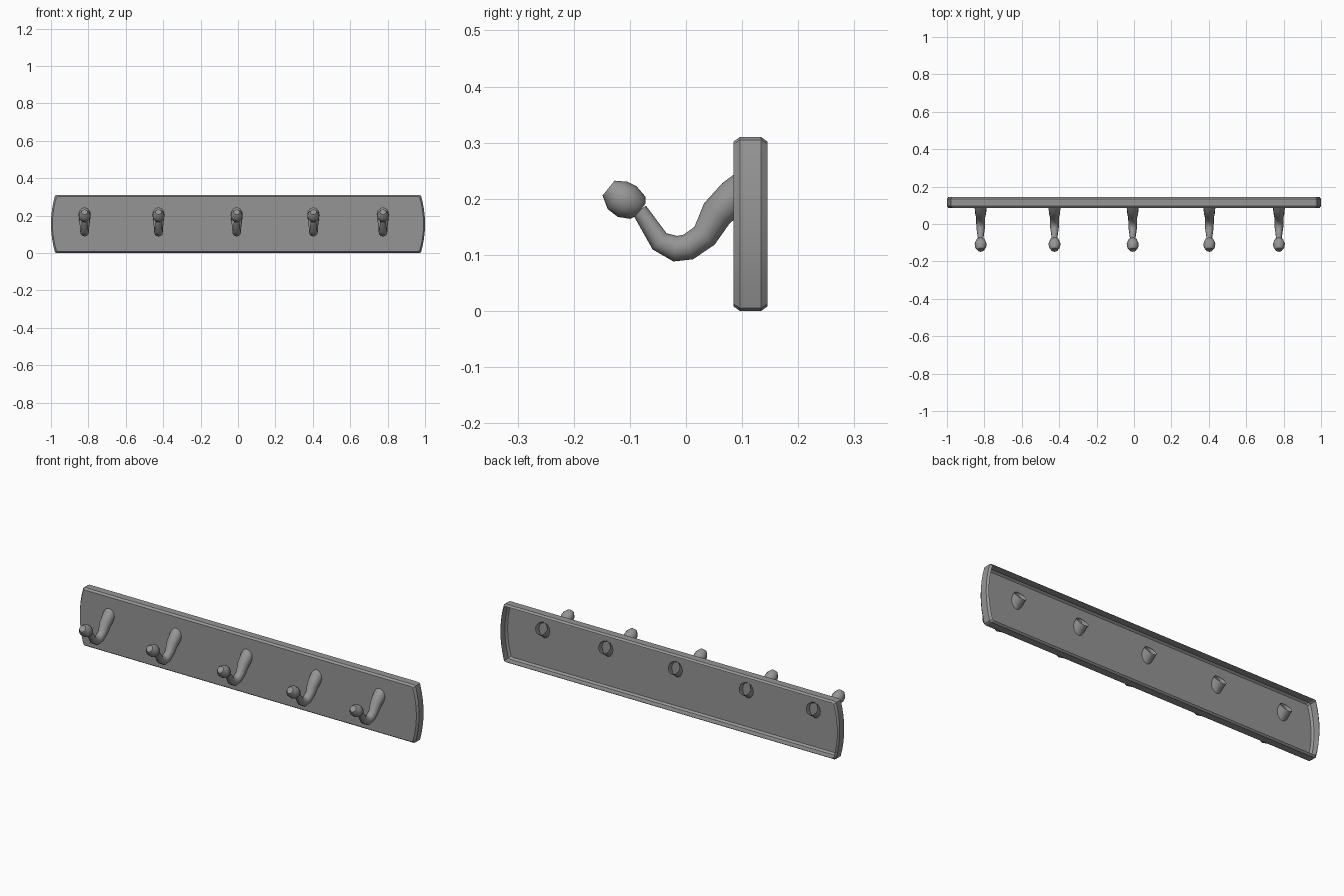
import bpy, bmesh, math
from mathutils import Vector

if "Cube" in bpy.data.objects:
    bpy.data.objects.remove(bpy.data.objects["Cube"], do_unlink=True)

grey = bpy.data.materials.new("grey metal")
grey.use_nodes = True
COLOR = (0.3, 0.3, 0.3, 1)
grey.diffuse_color = COLOR
grey.node_tree.nodes["Principled BSDF"].inputs["Base Color"].default_value = COLOR


def loft(name, rings, cap_start=False, cap_end=False, angle=30):
    """Bridge a list of closed point rings into one surface."""
    bm = bmesh.new()
    loops = [[bm.verts.new(p) for p in ring] for ring in rings]
    n = len(loops[0])
    for a, b in zip(loops, loops[1:]):
        for i in range(n):
            j = (i + 1) % n
            bm.faces.new((a[i], a[j], b[j], b[i]))
    if cap_start:
        bm.faces.new(loops[0][::-1])
    if cap_end:
        bm.faces.new(loops[-1])
    bmesh.ops.recalc_face_normals(bm, faces=bm.faces[:])
    mesh = bpy.data.meshes.new(name)
    bm.to_mesh(mesh)
    bm.free()
    mesh.materials.append(grey)
    obj = bpy.data.objects.new(name, mesh)
    bpy.context.collection.objects.link(obj)
    bpy.ops.object.select_all(action='DESELECT')
    obj.select_set(True)
    bpy.context.view_layer.objects.active = obj
    bpy.ops.object.shade_smooth_by_angle(angle=math.radians(angle))
    return obj


# Hollow board: bowed ends, chamfered rims, open at the back
HALF = 0.155
end = [(0.97, -HALF)]
for i in range(9):
    t = -1 + i / 4
    end.append((1 - 0.021 * t * t, t * (HALF - 0.005)))
end.append((0.97, HALF))
outline = end + [(-x, -z) for x, z in end]


def board_ring(y, inset):
    return [(x * (1 - inset), y, HALF + z * (1 - inset / HALF)) for x, z in outline]


loft("board", [board_ring(0.085, 0.008), board_ring(0.096, 0),
               board_ring(0.134, 0), board_ring(0.145, 0.008)],
     cap_start=True, angle=20)

# Hook stations: y, z, radius, from the open root to the knob tip
STEM = [(0.112, 0.222, 0.033), (0.085, 0.203, 0.032), (0.055, 0.174, 0.029),
        (0.033, 0.134, 0.024), (0.004, 0.114, 0.0235), (-0.019, 0.111, 0.023),
        (-0.047, 0.124, 0.019), (-0.083, 0.18, 0.014)]
KNOB = [(-0.081, 0.180, 0.014), (-0.086, 0.184, 0.024), (-0.105, 0.195, 0.032),
        (-0.122, 0.206, 0.03), (-0.138, 0.219, 0.017)]


def tube_rings(stations, x, sides=12):
    pts = [Vector((x, y, z)) for y, z, r in stations]
    side = Vector((1, 0, 0))
    rings = []
    for i, p in enumerate(pts):
        ahead = (pts[min(i + 1, len(pts) - 1)] - p).normalized()
        behind = (p - pts[max(i - 1, 0)]).normalized()
        up = side.cross((ahead + behind).normalized())
        r = stations[i][2]
        rings.append([p + r * (math.cos(a) * side + math.sin(a) * up)
                      for a in (2 * math.pi * k / sides for k in range(sides))])
    return rings


for n, x in enumerate((-0.82, -0.425, -0.007, 0.403, 0.775), 1):
    loft(f"hook_stem_{n}", tube_rings(STEM, x), angle=40)
    loft(f"hook_knob_{n}", tube_rings(KNOB, x), True, True, angle=40)
